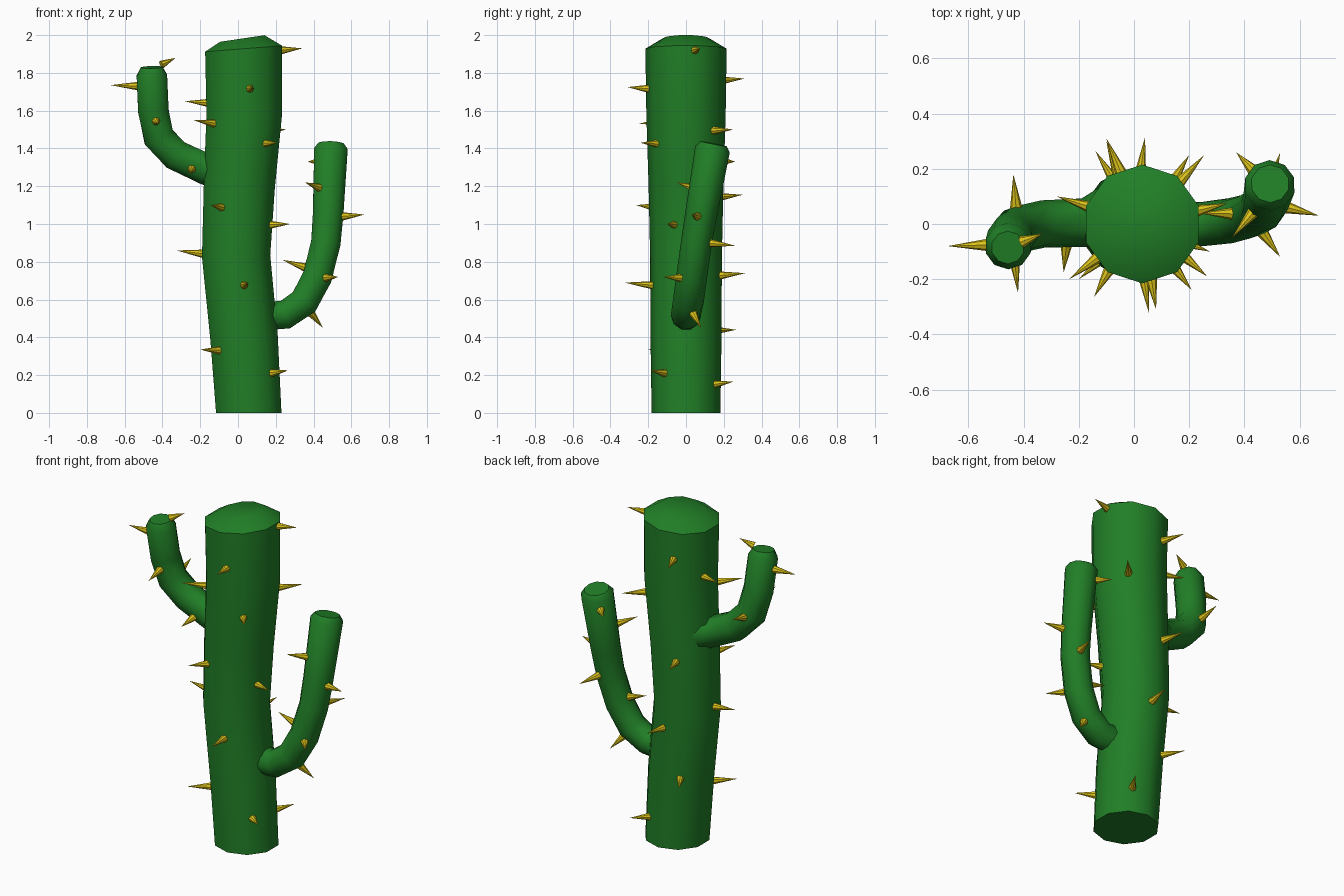
import bpy, bmesh, math
from mathutils import Vector

if "Cube" in bpy.data.objects:
    bpy.data.objects.remove(bpy.data.objects["Cube"])

SIDES = 10


def material(name, col):
    m = bpy.data.materials.new(name)
    m.diffuse_color = (*col, 1)
    m.use_nodes = True
    m.node_tree.nodes["Principled BSDF"].inputs["Base Color"].default_value = m.diffuse_color
    return m


green = material("cactus_green", (0.015, 0.21, 0.02))
yellow = material("thorn_yellow", (0.72, 0.55, 0.01))


def finish(bm, name, mat):
    bmesh.ops.recalc_face_normals(bm, faces=bm.faces)
    me = bpy.data.meshes.new(name)
    bm.to_mesh(me)
    bm.free()
    ob = bpy.data.objects.new(name, me)
    bpy.context.collection.objects.link(ob)
    me.materials.append(mat)
    bpy.ops.object.select_all(action='DESELECT')
    ob.select_set(True)
    bpy.context.view_layer.objects.active = ob
    bpy.ops.object.shade_smooth_by_angle(angle=math.radians(41))
    return ob


def tube(name, path, first_dir=None):
    """Sweep a ten-sided ring along (x, y, z, radius) points, capped at both ends."""
    pts = [Vector(p[:3]) for p in path]
    dirs = [(b - a).normalized() for a, b in zip(pts, pts[1:])]
    bm = bmesh.new()
    rings = []
    for i, p in enumerate(pts):
        t = (dirs[max(i - 1, 0)] + dirs[min(i, len(dirs) - 1)]).normalized()
        if i == 0 and first_dir:
            t = Vector(first_dir)
        v = (Vector((0, 1, 0)) - t * t.y).normalized()
        u = v.cross(t)
        ring = []
        for k in range(SIDES):
            a = 2 * math.pi * k / SIDES
            ring.append(bm.verts.new(p + path[i][3] * (v * math.cos(a) + u * math.sin(a))))
        rings.append(ring)
    for r, s in zip(rings, rings[1:]):
        for k in range(SIDES):
            n = (k + 1) % SIDES
            bm.faces.new((r[k], r[n], s[n], s[k]))
    bm.faces.new(rings[0])
    bm.faces.new(rings[-1])
    finish(bm, name, green)


def thorns(name, path, tips):
    """Cones from the surface of a tube out to the given tips."""
    bm = bmesh.new()
    for tip in map(Vector, tips):
        best = None
        for a, b in zip(path, path[1:]):
            pa, pb = Vector(a[:3]), Vector(b[:3])
            d = pb - pa
            f = min(1, max(0, (tip - pa).dot(d) / d.length_squared))
            q, r = pa + d * f, a[3] + (b[3] - a[3]) * f
            if best is None or (tip - q).length < best[0]:
                best = ((tip - q).length, q, r)
        _, q, r = best
        out = (tip - q).normalized()
        out = (out + Vector((0, 0, 0.08))).normalized()
        base = tip - out * max(0.08, best[0] - r * 0.93)
        u = out.orthogonal().normalized()
        v = out.cross(u)
        ring = [bm.verts.new(base + 0.022 * (u * math.cos(k * math.pi / 4) + v * math.sin(k * math.pi / 4)))
                for k in range(8)]
        top = bm.verts.new(tip)
        for k in range(8):
            bm.faces.new((ring[k], ring[(k + 1) % 8], top))
        bm.faces.new(ring)
    finish(bm, name, yellow)


# Trunk with gentle S bend and bevelled crown
trunk = [(0.057, 0, 0, 0.182), (0.032, 0, 0.4, 0.188), (-0.01, 0, 0.83, 0.19),
         (0.007, 0, 1.2, 0.198), (0.033, 0, 1.58, 0.21), (0.03, 0, 1.928, 0.215),
         (0.022, 0, 1.982, 0.125)]
tube("trunk", trunk, (0, 0, 1))

# Right arm, leaning back
right_arm = [(0.1, 0, 0.51, 0.08), (0.25, 0, 0.52, 0.08), (0.35, 0.012, 0.588, 0.082),
             (0.42, 0.03, 0.72, 0.082), (0.465, 0.055, 0.9, 0.082),
             (0.477, 0.08, 1.05, 0.085), (0.492, 0.14, 1.395, 0.093), (0.493, 0.146, 1.425, 0.07)]
tube("right_arm", right_arm)

# Left arm, flared at the trunk, leaning forward at the tip
left_arm = [(-0.06, 0.03, 1.29, 0.13), (-0.18, 0.005, 1.295, 0.088), (-0.33, 0, 1.365, 0.086),
            (-0.42, -0.02, 1.46, 0.086), (-0.448, -0.05, 1.6, 0.085),
            (-0.456, -0.08, 1.785, 0.085), (-0.457, -0.085, 1.83, 0.06)]
tube("left_arm", left_arm)

# Thorns, given by their tips
thorns("trunk_thorns", trunk, [
    (0.34, 0.075, 1.93), (0.08, -0.31, 1.725), (-0.28, 0.1, 1.65), (-0.235, -0.2, 1.55),
    (0.21, -0.24, 1.43), (0.255, 0.25, 1.5), (-0.1, 0.31, 1.77), (-0.145, -0.265, 1.1),
    (0.275, -0.1, 1.0), (-0.325, 0, 0.86), (0.055, -0.325, 0.69), (-0.2, -0.2, 0.335),
    (0.265, -0.19, 0.225), (-0.1, 0.3, 1.155), (0.04, 0.315, 0.74), (-0.14, 0.265, 0.44),
    (0.2, 0.25, 0.165)])
thorns("right_arm_thorns", right_arm, [
    (0.67, 0.03, 1.05), (0.355, -0.05, 1.22), (0.37, 0.26, 1.33), (0.235, 0.04, 0.81),
    (0.53, -0.12, 0.72), (0.45, 0.08, 0.45), (0.53, 0.26, 0.885)])
thorns("left_arm_thorns", left_arm, [
    (-0.675, -0.08, 1.735), (-0.33, -0.035, 1.88), (-0.42, -0.25, 1.53),
    (-0.255, -0.175, 1.27), (-0.437, 0.18, 1.5)])
